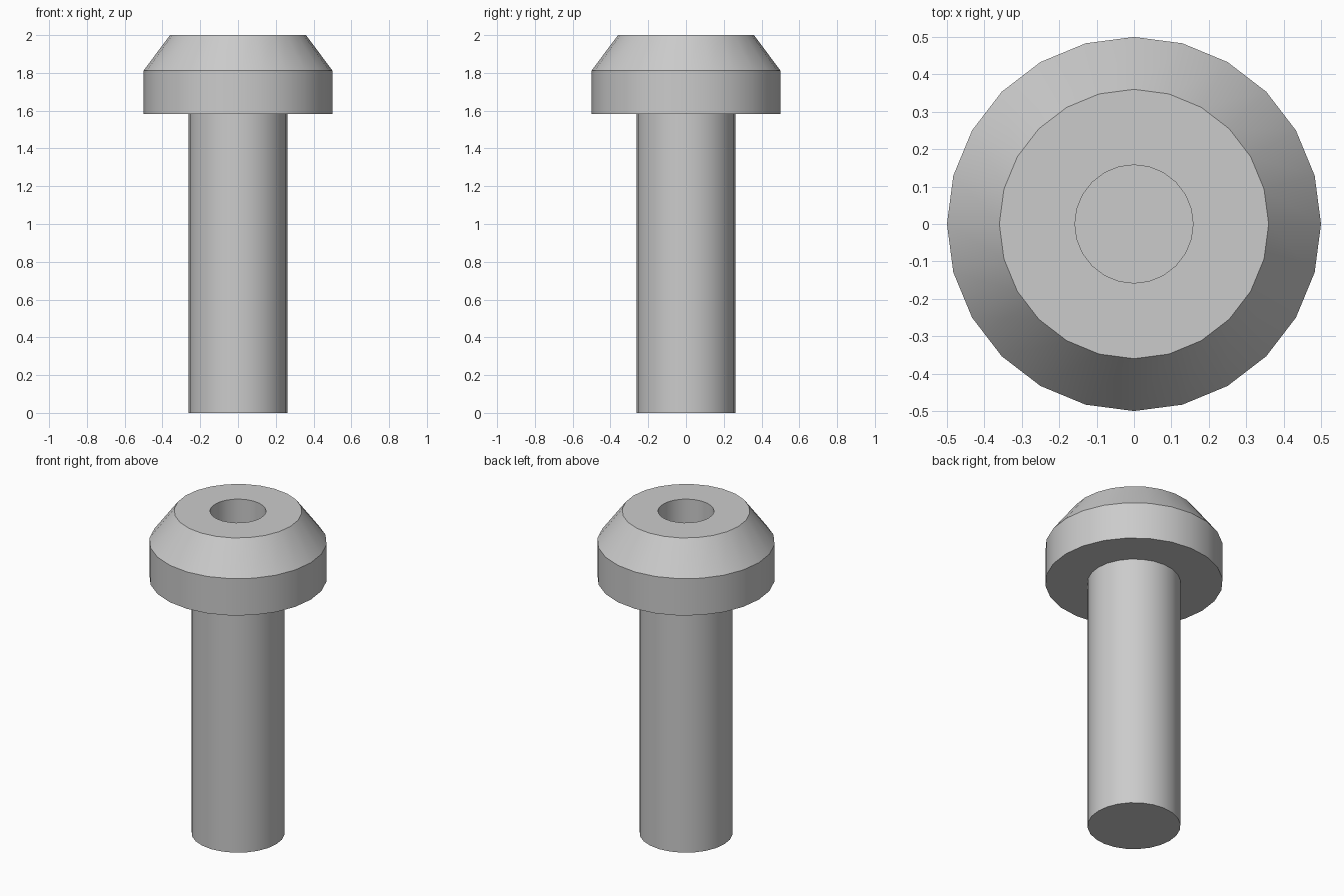
import bpy, bmesh, math

cube = bpy.data.objects.get("Cube")
if cube:
    bpy.data.objects.remove(cube, do_unlink=True)

SIDES = 24

# Plain grey metal
grey = bpy.data.materials.new("grey metal")
grey.use_nodes = True
colour = (0.6, 0.6, 0.6, 1)
grey.diffuse_color = colour
grey.node_tree.nodes["Principled BSDF"].inputs["Base Color"].default_value = colour


def lathe(name, profile):
    """Turn (radius, z) rings around z, closing both ends with flat caps."""
    bm = bmesh.new()
    rings = []
    for r, z in profile:
        angles = [math.tau * i / SIDES for i in range(SIDES)]
        rings.append([bm.verts.new((r * math.cos(a), r * math.sin(a), z)) for a in angles])
    for low, high in zip(rings, rings[1:]):
        for i in range(SIDES):
            j = (i + 1) % SIDES
            bm.faces.new((low[i], low[j], high[j], high[i]))
    bm.faces.new(rings[0][::-1])
    bm.faces.new(rings[-1])
    bmesh.ops.recalc_face_normals(bm, faces=bm.faces)
    mesh = bpy.data.meshes.new(name)
    bm.to_mesh(mesh)
    bm.free()
    mesh.materials.append(grey)
    obj = bpy.data.objects.new(name, mesh)
    bpy.context.collection.objects.link(obj)
    bpy.ops.object.select_all(action="DESELECT")
    obj.select_set(True)
    bpy.context.view_layer.objects.active = obj
    bpy.ops.object.shade_smooth_by_angle(angle=math.radians(30))
    return obj


# One-piece bolt: shaft, collar, chamfered head and the blind round socket
SHAFT, COLLAR, TOP, SOCKET = 0.262, 0.5, 0.36, 0.158
lathe("bolt", [
    (SHAFT, 0), (SHAFT, 1.583),
    (COLLAR, 1.583), (COLLAR, 1.812),
    (TOP, 2), (SOCKET, 2),
    (SOCKET, 1.7),
])
